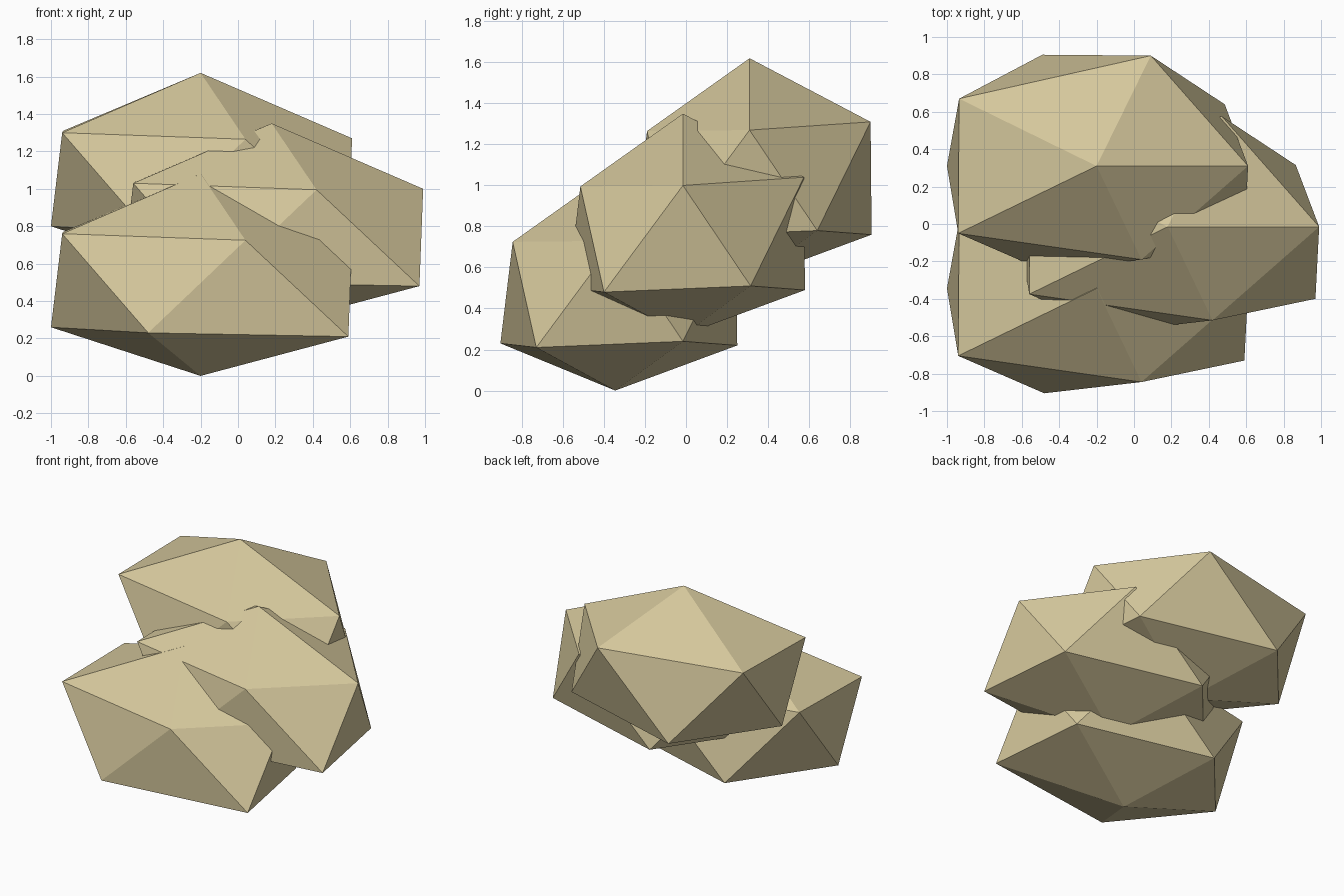
import bpy
import bmesh

# Remove the default object
default_cube = bpy.data.objects.get("Cube")
if default_cube:
    bpy.data.objects.remove(default_cube, do_unlink=True)

# Single sandy stone colour
sandstone = bpy.data.materials.new("sandstone_beige")
sandstone.use_nodes = True
stone_colour = (0.66, 0.57, 0.33, 1.0)
sandstone.diffuse_color = stone_colour
sandstone.node_tree.nodes["Principled BSDF"].inputs["Base Color"].default_value = stone_colour

# Uneven twelve-cornered boulder: two tips and two staggered rings of five
bottom_tip = (0, 0, 0)
top_tip = (0, 0, 1.08)
lower_ring = [(0.79, -0.385, 0.21), (-0.28, -0.56, 0.23), (-0.8, 0, 0.26),
              (-0.29, 0.595, 0.22), (0.685, 0.33, 0.24)]
upper_ring = [(0.24, -0.5, 0.725), (-0.74, -0.36, 0.76), (-0.735, 0.36, 0.77),
              (0.81, 0, 0.73), (0.29, 0.59, 0.77)]


def make_boulder_mesh():
    """Wrap the corner points in a faceted hull."""
    bm = bmesh.new()
    for corner in [bottom_tip, top_tip] + lower_ring + upper_ring:
        bm.verts.new(corner)
    bmesh.ops.convex_hull(bm, input=list(bm.verts))
    bmesh.ops.recalc_face_normals(bm, faces=list(bm.faces))
    mesh = bpy.data.meshes.new("boulder")
    bm.to_mesh(mesh)
    bm.free()
    mesh.materials.append(sandstone)
    return mesh


def place_boulder(name, mesh, location):
    boulder = bpy.data.objects.new(name, mesh)
    boulder.location = location
    bpy.context.collection.objects.link(boulder)
    return boulder


# Three copies of the boulder, stepping upwards from front to back
boulder_mesh = make_boulder_mesh()
place_boulder("lower_front_boulder", boulder_mesh, (-0.2, -0.345, 0))
place_boulder("middle_boulder", boulder_mesh, (0.18, -0.015, 0.27))
place_boulder("upper_back_boulder", boulder_mesh, (-0.2, 0.31, 0.54))
